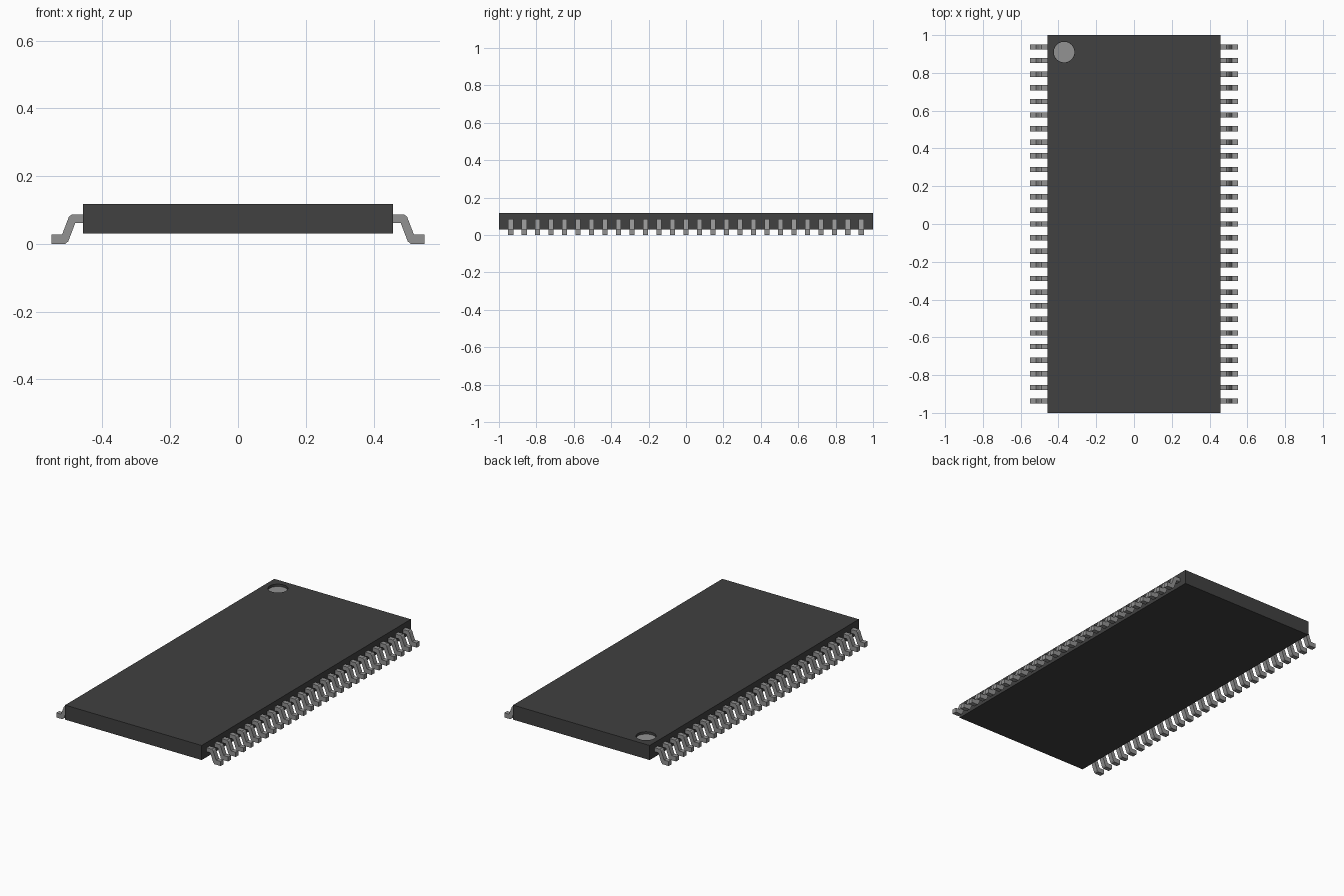
import bpy, bmesh, math

cube = bpy.data.objects.get("Cube")
if cube:
    bpy.data.objects.remove(cube, do_unlink=True)

BODY_X, BODY_BOTTOM, BODY_TOP = 0.457, 0.03, 0.118
DOT = (-0.37, 0.91)
DOT_R, DOT_DEPTH = 0.055, 0.015
LEADS, FIRST_Y, LEAD_W = 27, -0.9375, 0.028
PITCH = -2 * FIRST_Y / (LEADS - 1)


def material(name, value):
    m = bpy.data.materials.new(name)
    m.use_nodes = True
    colour = (value, value, value, 1)
    m.diffuse_color = colour
    m.node_tree.nodes["Principled BSDF"].inputs["Base Color"].default_value = colour
    return m


def finish(name, bm, mat):
    bmesh.ops.recalc_face_normals(bm, faces=bm.faces)
    mesh = bpy.data.meshes.new(name)
    bm.to_mesh(mesh)
    bm.free()
    ob = bpy.data.objects.new(name, mesh)
    mesh.materials.append(mat)
    bpy.context.collection.objects.link(ob)
    return ob


def disc(name, radius, z0, z1, mat):
    bm = bmesh.new()
    bmesh.ops.create_cone(bm, cap_ends=True, segments=48, radius1=radius,
                          radius2=radius, depth=z1 - z0)
    bmesh.ops.translate(bm, verts=bm.verts, vec=(*DOT, (z0 + z1) / 2))
    return finish(name, bm, mat)


black = material("dark grey plastic", 0.052)
metal = material("grey metal", 0.29)

# Package body
bm = bmesh.new()
bmesh.ops.create_cube(bm, size=1)
bmesh.ops.scale(bm, verts=bm.verts, vec=(2 * BODY_X, 2, BODY_TOP - BODY_BOTTOM))
bmesh.ops.translate(bm, verts=bm.verts, vec=(0, 0, (BODY_TOP + BODY_BOTTOM) / 2))
body = finish("body", bm, black)

# Round recess in the top, cut with a temporary cylinder
floor_z = BODY_TOP - DOT_DEPTH
cutter = disc("recess_cutter", DOT_R, floor_z, BODY_TOP + 0.05, black)
cutter.hide_render = True
cut = body.modifiers.new("recess", 'BOOLEAN')
cut.operation = 'DIFFERENCE'
cut.solver = 'EXACT'
cut.object = cutter
bpy.context.view_layer.objects.active = body
body.select_set(True)
bpy.ops.object.modifier_apply(modifier=cut.name)
bpy.data.objects.remove(cutter, do_unlink=True)
bpy.ops.object.shade_smooth_by_angle(angle=math.radians(30))

# Light plate on the recess floor
disc("corner_marker", DOT_R - 0.0005, floor_z - 0.001, floor_z + 0.001, metal)

# Bent lead: one profile, repeated along y and mirrored across x
profile = [(0.45, 0.086), (0.491, 0.086), (0.499, 0.080), (0.519, 0.028),
           (0.55, 0.028), (0.55, 0.0), (0.510, 0.0), (0.501, 0.007),
           (0.480, 0.062), (0.45, 0.062)]
bm = bmesh.new()
face = bm.faces.new([bm.verts.new((x, FIRST_Y - LEAD_W / 2, z)) for x, z in profile])
side = bmesh.ops.extrude_face_region(bm, geom=[face])
bmesh.ops.translate(bm, vec=(0, LEAD_W, 0),
                    verts=[v for v in side["geom"] if isinstance(v, bmesh.types.BMVert)])
leads = finish("leads", bm, metal)
row = leads.modifiers.new("row", 'ARRAY')
row.count = LEADS
row.use_relative_offset = False
row.use_constant_offset = True
row.constant_offset_displace = (0, PITCH, 0)
mirror = leads.modifiers.new("both_sides", 'MIRROR')
mirror.use_mirror_merge = False
